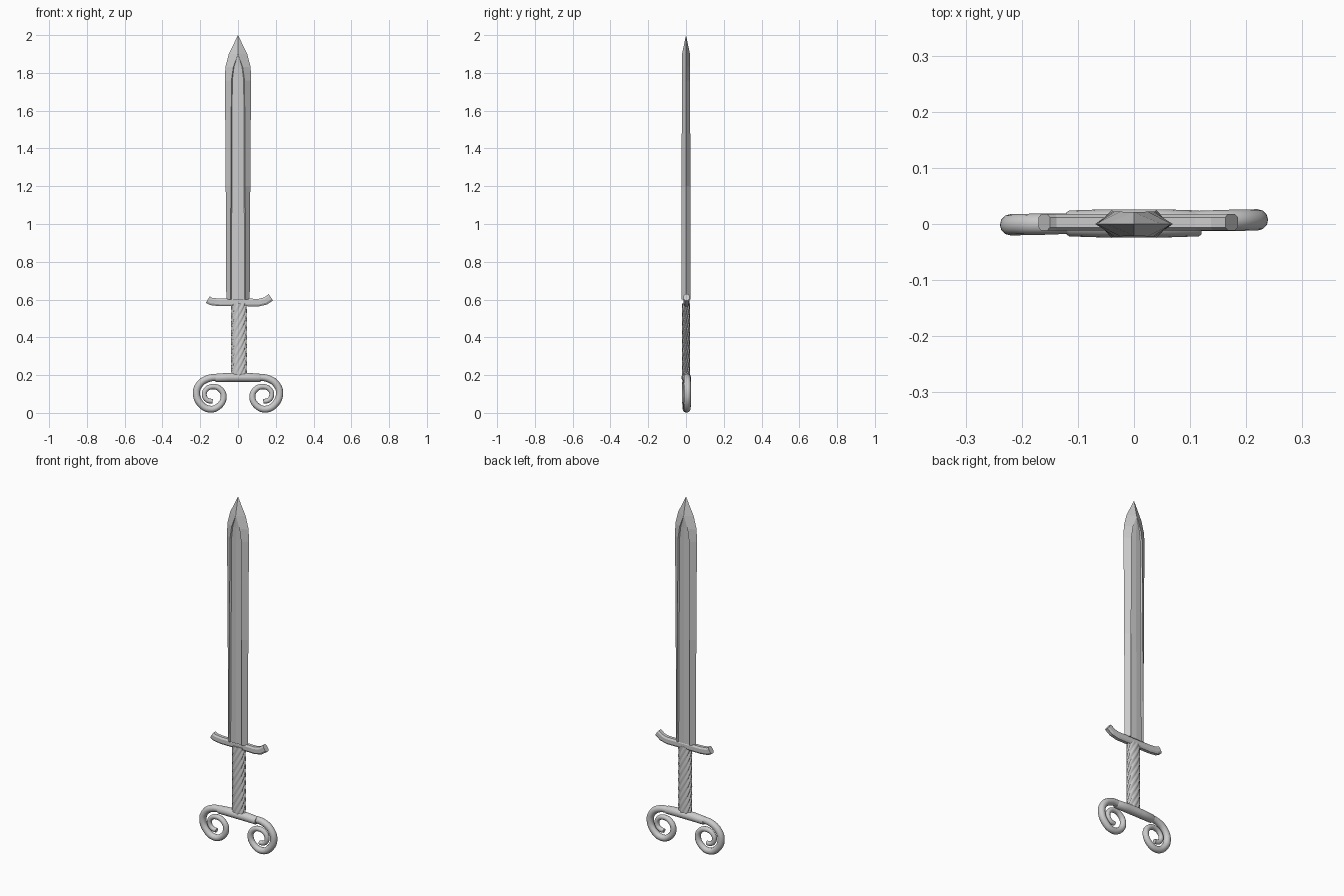
import bpy, bmesh, math

if "Cube" in bpy.data.objects:
    bpy.data.objects.remove(bpy.data.objects["Cube"])


def loft(name, rings, smooth=None):
    """Skin a list of equal-length point rings and cap both ends."""
    bm = bmesh.new()
    rows = [[bm.verts.new(p) for p in ring] for ring in rings]
    n = len(rows[0])
    for a, b in zip(rows, rows[1:]):
        for i in range(n):
            j = (i + 1) % n
            bm.faces.new((a[i], a[j], b[j], b[i]))
    bm.faces.new(rows[0][::-1])
    bm.faces.new(rows[-1])
    bmesh.ops.remove_doubles(bm, verts=bm.verts, dist=0.0002)
    bmesh.ops.recalc_face_normals(bm, faces=bm.faces)
    mesh = bpy.data.meshes.new(name)
    bm.to_mesh(mesh)
    bm.free()
    obj = bpy.data.objects.new(name, mesh)
    bpy.context.collection.objects.link(obj)
    if smooth:
        activate(obj)
        bpy.ops.object.shade_smooth_by_angle(angle=math.radians(smooth))
    return obj


def activate(obj):
    bpy.ops.object.select_all(action='DESELECT')
    obj.select_set(True)
    bpy.context.view_layer.objects.active = obj


# Blade: sharp edges, bevels, and a shallow fuller with a faint central ridge
def blade_ring(z, edge, ridge, thick, depth):
    lip = ridge * 0.86
    half = [(ridge, thick), (lip, thick - depth), (0, thick - depth * 0.7),
            (-lip, thick - depth), (-ridge, thick)]
    pts = [(edge, 0)] + half + [(-edge, 0)] + [(-x, -y) for x, y in half]
    return [(x, y, z) for x, y in pts]


loft("blade", [blade_ring(*s) for s in (
    (0.60, 0.062, 0.040, 0.025, 0.008),
    (1.20, 0.065, 0.038, 0.023, 0.008),
    (1.76, 0.069, 0.035, 0.022, 0.007),
    (1.83, 0.067, 0.025, 0.022, 0.006),
    (1.90, 0.049, 0.000, 0.021, 0.000),
    (2.00, 0.000, 0.000, 0.000, 0.000))])

# Crossguard: chamfered bar swept along a path with raised ends
path = [(-0.160, 0.600), (-0.143, 0.590), (-0.10, 0.585), (0.0, 0.585),
        (0.11, 0.584), (0.145, 0.592), (0.174, 0.612)]
section = [(0.6, 1), (1, 0.5), (1, -0.5), (0.6, -1),
           (-0.6, -1), (-1, -0.5), (-1, 0.5), (-0.6, 1)]
guard = []
for i, (x, z) in enumerate(path):
    a, b = path[max(i - 1, 0)], path[min(i + 1, len(path) - 1)]
    ang = math.atan2(b[1] - a[1], b[0] - a[0])
    guard.append([(x - math.sin(ang) * 0.020 * h, 0.003 + 0.015 * d,
                   z + math.cos(ang) * 0.020 * h) for d, h in section])
loft("crossguard", guard)

# Grip: flattened rope of twisted strands
STRANDS, STEPS, SIDES = 9, 60, 72
grip = []
for k in range(STEPS + 1):
    z = 0.19 + 0.39 * k / STEPS
    twist = math.tau * (z - 0.19) / 0.42
    ring = []
    for i in range(SIDES):
        t = math.tau * i / SIDES
        lobe = 0.84 + 0.18 * abs(math.sin((t - twist) * STRANDS / 2))
        ring.append((0.005 + 0.041 * lobe * math.cos(t),
                     0.021 * lobe * math.sin(t), z))
    grip.append(ring)
loft("grip", grip, 40)

# Pommel scrolls: one rod curling into a spiral at each end
scroll = [(0.10, 0.188, 0.018), (0.16, 0.181, 0.019), (0.205, 0.149, 0.019),
          (0.220, 0.10, 0.019), (0.197, 0.047, 0.019), (0.15, 0.020, 0.018),
          (0.10, 0.037, 0.017), (0.076, 0.087, 0.016), (0.095, 0.126, 0.015),
          (0.135, 0.139, 0.014), (0.170, 0.122, 0.013), (0.178, 0.090, 0.013),
          (0.160, 0.066, 0.013), (0.134, 0.062, 0.012)]
points = [(-x, z, r) for x, z, r in reversed(scroll)] + scroll
curve = bpy.data.curves.new("pommel_scrolls", 'CURVE')
curve.dimensions = '3D'
curve.bevel_depth = 1.0
curve.bevel_resolution = 4
curve.resolution_u = 6
curve.use_fill_caps = True
spline = curve.splines.new('BEZIER')
spline.bezier_points.add(len(points) - 1)
for p, (x, z, r) in zip(spline.bezier_points, points):
    p.co = (x, 0.003 + x * 0.02, z)
    p.radius = r
    p.handle_left_type = p.handle_right_type = 'AUTO'
rod = bpy.data.objects.new("pommel_scrolls", curve)
bpy.context.collection.objects.link(rod)
activate(rod)
bpy.ops.object.convert(target='MESH')
bpy.ops.object.shade_smooth_by_angle(angle=math.radians(40))

# Pommel sleeve: thicker barrel over the middle of the rod
sleeve = []
for x, r in ((-0.12, 0.019), (-0.115, 0.022), (-0.05, 0.024),
             (0.05, 0.024), (0.115, 0.022), (0.12, 0.019)):
    sleeve.append([(x, 0.001 + 1.05 * r * math.cos(math.tau * i / 16),
                    0.188 - 0.12 * abs(x) * (abs(x) > 0.1) * 0.2
                    + r * math.sin(math.tau * i / 16)) for i in range(16)])
loft("pommel_sleeve", sleeve, 40)
